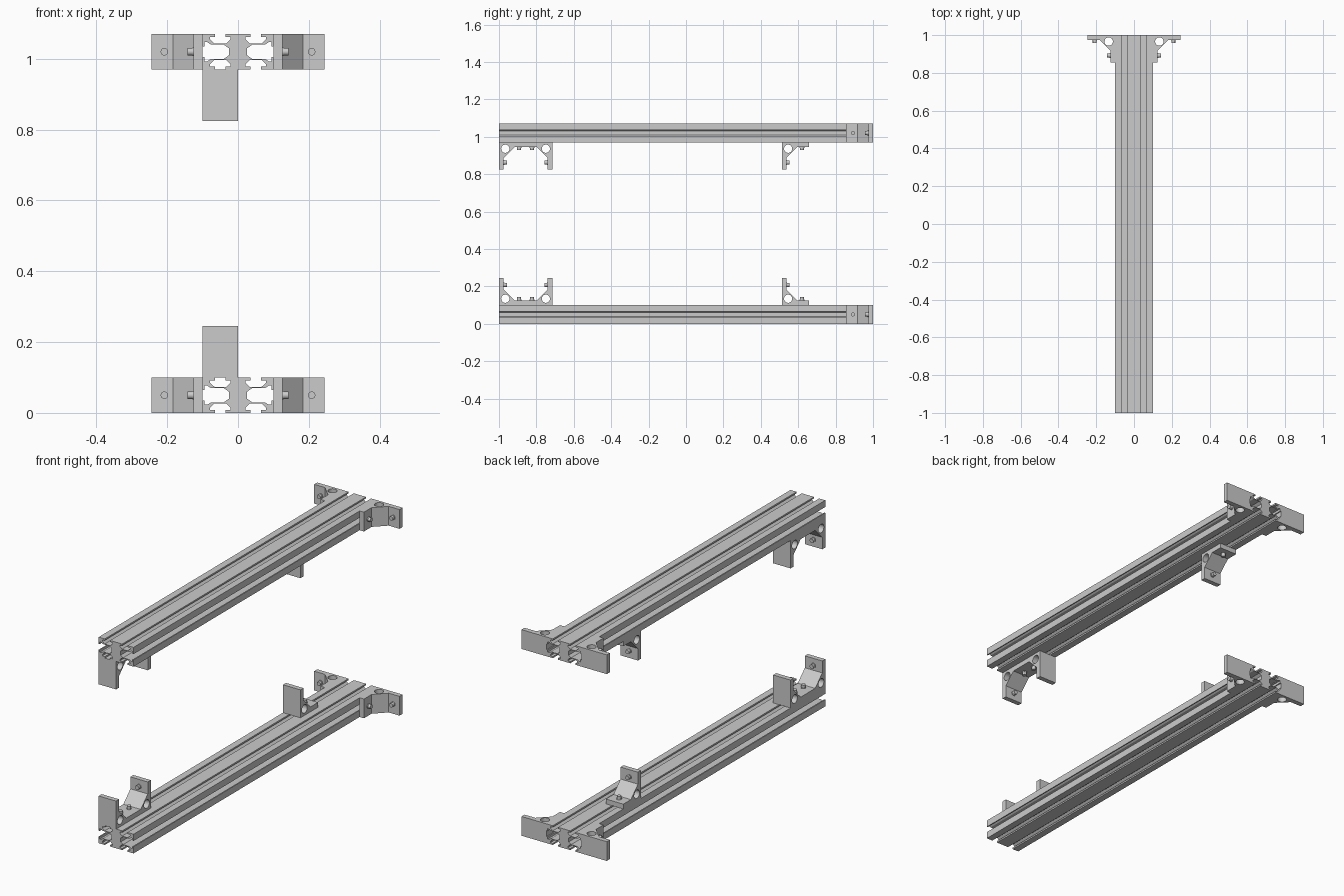
import bpy, bmesh
from math import cos, sin, pi, radians
from mathutils import Matrix, Vector

if "Cube" in bpy.data.objects:
    bpy.data.objects.remove(bpy.data.objects["Cube"])


def finish(bm, name, matrix):
    bmesh.ops.transform(bm, matrix=matrix, verts=bm.verts)
    bmesh.ops.remove_doubles(bm, verts=bm.verts, dist=1e-5)
    bmesh.ops.recalc_face_normals(bm, faces=bm.faces)
    mesh = bpy.data.meshes.new(name)
    bm.to_mesh(mesh)
    bm.free()
    obj = bpy.data.objects.new(name, mesh)
    bpy.context.collection.objects.link(obj)
    bpy.ops.object.select_all(action='DESELECT')
    obj.select_set(True)
    bpy.context.view_layer.objects.active = obj
    bpy.ops.object.shade_smooth_by_angle(angle=radians(30))
    return obj


def frame(origin, u, v, w):
    m = Matrix((u, v, w)).transposed().to_4x4()
    m.translation = Vector(origin)
    return m


def prism(name, loops, half_depth, matrix):
    """Filled 2D outline (further loops are holes) extruded both ways."""
    curve = bpy.data.curves.new(name, 'CURVE')
    curve.dimensions = '2D'
    curve.fill_mode = 'BOTH'
    curve.extrude = half_depth
    for pts in loops:
        s = curve.splines.new('POLY')
        s.points.add(len(pts) - 1)
        for p, (x, y) in zip(s.points, pts):
            p.co = (x, y, 0, 1)
        s.use_cyclic_u = True
    tmp = bpy.data.objects.new(name + "_outline", curve)
    bpy.context.collection.objects.link(tmp)
    dg = bpy.context.evaluated_depsgraph_get()
    mesh = bpy.data.meshes.new_from_object(tmp.evaluated_get(dg))
    bm = bmesh.new()
    bm.from_mesh(mesh)
    bpy.data.objects.remove(tmp)
    bpy.data.curves.remove(curve)
    bpy.data.meshes.remove(mesh)
    return finish(bm, name, matrix)


# Slotted rail section: (depth, half width) of each slot
FLAT_SLOT = [(0, .015), (.008, .015), (.008, .029), (.015, .029), (.027, .016)]
SIDE_SLOT = [(0, .015), (.006, .015), (.006, .027), (.013, .027),
             (.024, .020), (.060, .020), (.074, .010)]


def slot(shape, centre, along, inward):
    c, a, n = Vector(centre), Vector(along), Vector(inward)
    return ([tuple(c + n * d - a * h) for d, h in shape]
            + [tuple(c + n * d + a * h) for d, h in reversed(shape)])


RAIL = ([(-.1, -.05)]
        + slot(FLAT_SLOT, (-.05, -.05), (1, 0), (0, 1))
        + slot(FLAT_SLOT, (.05, -.05), (1, 0), (0, 1)) + [(.1, -.05)]
        + slot(SIDE_SLOT, (.1, 0), (0, 1), (-1, 0)) + [(.1, .05)]
        + slot(FLAT_SLOT, (.05, .05), (-1, 0), (0, -1))
        + slot(FLAT_SLOT, (-.05, .05), (-1, 0), (0, -1)) + [(-.1, .05)]
        + slot(SIDE_SLOT, (-.1, 0), (0, -1), (1, 0)))

# Corner bracket section: L with diagonal web and round hole
LEG, T, WEB, BOLT = .145, .025, .083, .108
BRACKET = [(0, 0), (LEG, 0), (LEG, T), (WEB, T), (T, WEB), (T, LEG), (0, LEG)]
HOLE = [(.034 + .022 * cos(2 * pi * i / 32), .034 + .022 * sin(2 * pi * i / 32))
        for i in range(32)]


def bolt(name, matrix):
    """Bolt head with thin collar, pointing along local z."""
    bm = bmesh.new()
    for r, h in ((.0125, .004), (.0105, .017)):
        bmesh.ops.create_cone(bm, cap_ends=True, segments=24, radius1=r, radius2=r,
                              depth=h, matrix=Matrix.Translation((0, 0, h / 2)))
    finish(bm, name, matrix)


def bracket(name, origin, u, v, w):
    m = frame(origin, u, v, w)
    prism(name, [BRACKET, HOLE], .05, m)
    bolt(name + "_base_bolt", m @ frame((BOLT, T, 0), (1, 0, 0), (0, 0, -1), (0, 1, 0)))
    bolt(name + "_flange_bolt", m @ frame((T, BOLT, 0), (0, 1, 0), (0, 0, 1), (1, 0, 0)))


# Two rails; the upper one carries its brackets upside down
for level, z, up in (("lower", .05, 1), ("upper", 1.02, -1)):
    prism(level + "_rail", [RAIL], 1.0,
          frame((0, 0, z), (1, 0, 0), (0, 0, 1), (0, 1, 0)))
    # side brackets at the back end
    for side, s in (("left", -1), ("right", 1)):
        bracket(f"{level}_{side}_end_bracket", (s * .1, 1, z),
                (s, 0, 0), (0, -1, 0), (0, 0, 1))
    # brackets along the inner face
    for part, y, d in (("front", -1, 1), ("second", -.715, -1), ("rear", .512, 1)):
        bracket(f"{level}_{part}_bracket", (-.05, y, z + up * .05),
                (0, d, 0), (0, 0, up), (1, 0, 0))
